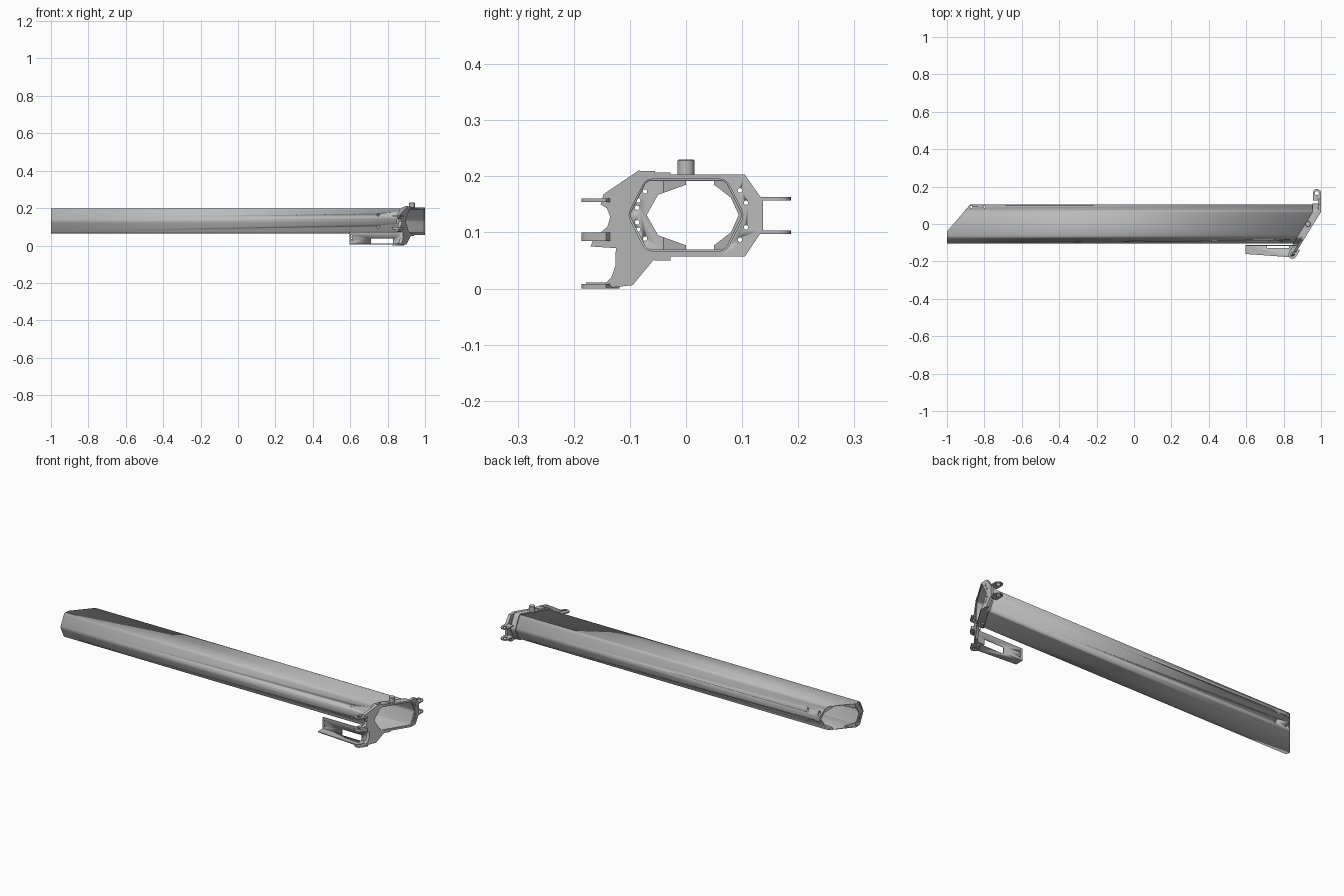
import bpy, bmesh, math
from mathutils import Vector

if "Cube" in bpy.data.objects:
    bpy.data.objects.remove(bpy.data.objects["Cube"])

grey = bpy.data.materials.new("light_grey_metal")
grey.use_nodes = True
colour = (0.5, 0.5, 0.5, 1)
grey.diffuse_color = colour
grey.node_tree.nodes["Principled BSDF"].inputs["Base Color"].default_value = colour

MID = 0.131  # height of the tube axis


def right_end(y):
    """x of the slanted right end."""
    return min(0.96 + 0.62 * y, 1.0)


def left_end(y):
    """x of the slanted left end."""
    return max(-1.0, -1.0 + 0.86 * (y + 0.04))


def finish(bm, name, smooth=True):
    bmesh.ops.recalc_face_normals(bm, faces=bm.faces)
    mesh = bpy.data.meshes.new(name)
    bm.to_mesh(mesh)
    bm.free()
    mesh.materials.append(grey)
    obj = bpy.data.objects.new(name, mesh)
    bpy.context.collection.objects.link(obj)
    if smooth:
        activate(obj)
        bpy.ops.object.shade_smooth_by_angle(angle=math.radians(30))
    return obj


def activate(obj):
    bpy.ops.object.select_all(action='DESELECT')
    obj.select_set(True)
    bpy.context.view_layer.objects.active = obj


def prism(name, pts, axis, lo, hi, slant=None, bend=None):
    """Extrude a 2D outline along an axis; optionally shift x by slant(y)."""
    place = {'x': lambda a, b, c: (c, a, b),
             'y': lambda a, b, c: (a, c, b),
             'z': lambda a, b, c: (a, b, c)}[axis]
    bm = bmesh.new()
    face = bm.faces.new([bm.verts.new(place(a, b, lo)) for a, b in pts])
    move = Vector(place(0, 0, hi - lo))
    ext = bmesh.ops.extrude_face_region(bm, geom=[face])
    for v in ext["geom"]:
        if isinstance(v, bmesh.types.BMVert):
            v.co += move
    if slant:
        bmesh.ops.bisect_plane(bm, geom=bm.verts[:] + bm.edges[:] + bm.faces[:],
                               plane_co=(0, bend, 0), plane_no=(0, 1, 0))
        for v in bm.verts:
            v.co.x += slant(v.co.y)
    return finish(bm, name)


def box(name, lo, hi):
    pts = [(lo[0], lo[1]), (hi[0], lo[1]), (hi[0], hi[1]), (lo[0], hi[1])]
    return prism(name, pts, 'z', lo[2], hi[2])


def circle(a, b, r, n=20):
    return [(a + r * math.cos(2 * math.pi * i / n),
             b + r * math.sin(2 * math.pi * i / n)) for i in range(n)]


def cut(obj, cutter):
    cutter.hide_render = True
    activate(obj)
    mod = obj.modifiers.new("cut", 'BOOLEAN')
    mod.operation = 'DIFFERENCE'
    mod.solver = 'EXACT'
    mod.object = cutter
    bpy.ops.object.modifier_apply(modifier=mod.name)
    bpy.data.objects.remove(cutter)


def drill(obj, a, b, r, axis, lo, hi):
    cut(obj, prism("drill", circle(a, b, r, 12), axis, lo, hi))


def hexagon(grow=0.0):
    """Long hexagon section with rounded corners."""
    corners = [(0.073, 0.066), (0.106, 0), (0.073, -0.066)]
    corners = corners + [(-y, -z) for y, z in corners]
    pts = []
    for i, c in enumerate(corners):
        c = Vector(c)
        a = Vector(corners[i - 1]) - c
        b = Vector(corners[(i + 1) % 6]) - c
        p, q = c + a.normalized() * 0.012, c + b.normalized() * 0.012
        for k in range(5):
            t = k / 4
            v = p * (1 - t) ** 2 + c * 2 * t * (1 - t) + q * t ** 2
            pts.append((v.x * (1 + grow / 0.1), MID + v.y * (1 + grow / 0.066)))
    return pts


# Hollow tube with slanted ends
bm = bmesh.new()
rings = [[bm.verts.new((x, y, z)) for y, z in hexagon()] for x in (-1.0, 1.1)]
for i in range(len(rings[0])):
    j = (i + 1) % len(rings[0])
    bm.faces.new((rings[0][i], rings[0][j], rings[1][j], rings[1][i]))
for co, no in (((-1, -0.04, 0), (-1, 0.86, 0)), ((0.955, 0, 0), (1, -0.62, 0)),
               ((0.995, 0, 0), (1, 0, 0))):
    bmesh.ops.bisect_plane(bm, geom=bm.verts[:] + bm.edges[:] + bm.faces[:],
                           plane_co=co, plane_no=no, clear_outer=True)
tube = finish(bm, "main_tube")
wall = tube.modifiers.new("wall", 'SOLIDIFY')
wall.thickness = 0.005
wall.offset = -1
activate(tube)
bpy.ops.object.modifier_apply(modifier=wall.name)
for z in (0.165, 0.1):
    drill(tube, 0.75, z, 0.007, 'y', -0.2, 0)
for x in (-0.87, -0.8):
    drill(tube, x, 0.092, 0.006, 'z', 0, 0.3)

# Partial plates inside the left end
upper = [(0, 0.064), (-0.07, 0.064), (-0.1, 0)]
inner = [(-0.07, 0), (-0.05, 0.036), (0, 0.054)]
front = upper + [(y, -z) for y, z in upper[1::-1]]
front += [(y, -z) for y, z in inner[::-1]] + inner[1:]
plate = prism("front_end_plate", [(y, MID + z) for y, z in front], 'x',
              0.002, 0.006, left_end, -0.04)
for y, z in ((-0.073, 0.042), (-0.085, 0.026), (-0.087, 0.013)):
    for s in (1, -1):
        drill(plate, y, MID + s * z, 0.004, 'x', -1.1, -0.7)
upper = [(0.05, 0.064), (0.07, 0.064), (0.1, 0)]
inner = [(0.094, 0), (0.08, 0.031), (0.05, 0.054)]
back = upper + [(y, -z) for y, z in upper[1::-1]]
back += [(y, -z) for y, z in inner[::-1]] + inner[1:]
prism("back_end_plate", [(y, MID + z) for y, z in back], 'x',
      0.002, 0.006, left_end, 0.075)

# Slanted end bracket around the right end
outline = [(-0.055, 0.209), (-0.085, 0.21), (-0.147, 0.168), (-0.152, 0.15),
           (-0.141, 0.143), (-0.135, 0.128), (-0.14, 0.11), (-0.152, 0.1),
           (-0.16, 0.1), (-0.17, 0.075), (-0.125, 0.072), (-0.126, 0.04),
           (-0.133, 0.02), (-0.145, 0.008), (-0.13, 0.002), (-0.095, 0.006),
           (-0.057, 0.052), (-0.03, 0.057), (0.105, 0.057), (0.137, 0.105),
           (0.137, 0.157), (0.105, 0.203), (-0.055, 0.203)]
bracket = prism("end_bracket", outline, 'x', -0.016, 0, right_end, 0.0645)
cut(bracket, prism("opening", hexagon(-0.002), 'x', 0.6, 1.3))
for y, z in ((0.096, 0.044), (0.107, 0.022)):
    for s in (1, -1):
        drill(bracket, y, MID + s * z, 0.004, 'x', 0.8, 1.1)

# Sleeve holding the tube
sleeve = prism("bracket_sleeve", hexagon(0.005), 'x', -0.045, -0.002, right_end, 0.0645)
cut(sleeve, prism("bore", hexagon(-0.001), 'x', 0.6, 1.3))

# Clamp pads above and below the sleeve
for name, z in (("upper_pad", 0.199), ("lower_pad", 0.05)):
    prism(name, [(-0.056, z), (-0.028, z), (-0.028, z + 0.008), (-0.056, z + 0.008)],
          'x', -0.04, -0.002, right_end, 0.0645)

# Locating pin
pin = prism("locating_pin", circle(0.93, 0, 0.015, 28), 'z', 0.195, 0.23)
bevel = pin.modifiers.new("bevel", 'BEVEL')
bevel.width = 0.002


def lug(name, x, y, angle, length, z0, z1, r=0.022):
    """Round-ended lug with a pin hole; angle points towards its root."""
    pts = [(r * math.cos(t), r * math.sin(t)) for t in
           (math.pi / 2 + math.pi * k / 10 for k in range(11))]
    pts += [(length, -r), (length, r)]
    c, s = math.cos(angle), math.sin(angle)
    obj = prism(name, [(x + a * c - b * s, y + a * s + b * c) for a, b in pts],
                'z', z0, z1)
    drill(obj, x, y, 0.011, 'z', -0.1, 0.4)


# Hinge lugs
for name, z in (("lower", 0.097), ("upper", 0.157)):
    lug(name + "_back_lug", 0.978, 0.165, -math.pi / 2, 0.04, z, z + 0.006)
for name, z0, z1 in (("upper", 0.154, 0.16), ("middle", 0.085, 0.1), ("lower", 0, 0.008)):
    lug(name + "_front_lug", 0.847, -0.164, 1.0, 0.04, z0, z1)

# Slotted side tray
tray_wall = box("tray_wall", (0.595, -0.118, 0.008), (0.885, -0.113, 0.072))
tray_floor = prism("tray_floor", [(0.595, -0.113), (0.595, -0.16), (0.84, -0.178),
                                  (0.885, -0.113)], 'z', 0.006, 0.011)
for part in (tray_wall, tray_floor):
    cut(part, box("slot", (0.71, -0.128, -0.1), (0.83, -0.1, 0.037)))
for z in (0.024, 0.038, 0.052):
    drill(tray_wall, 0.607, z, 0.004, 'y', -0.3, 0)
